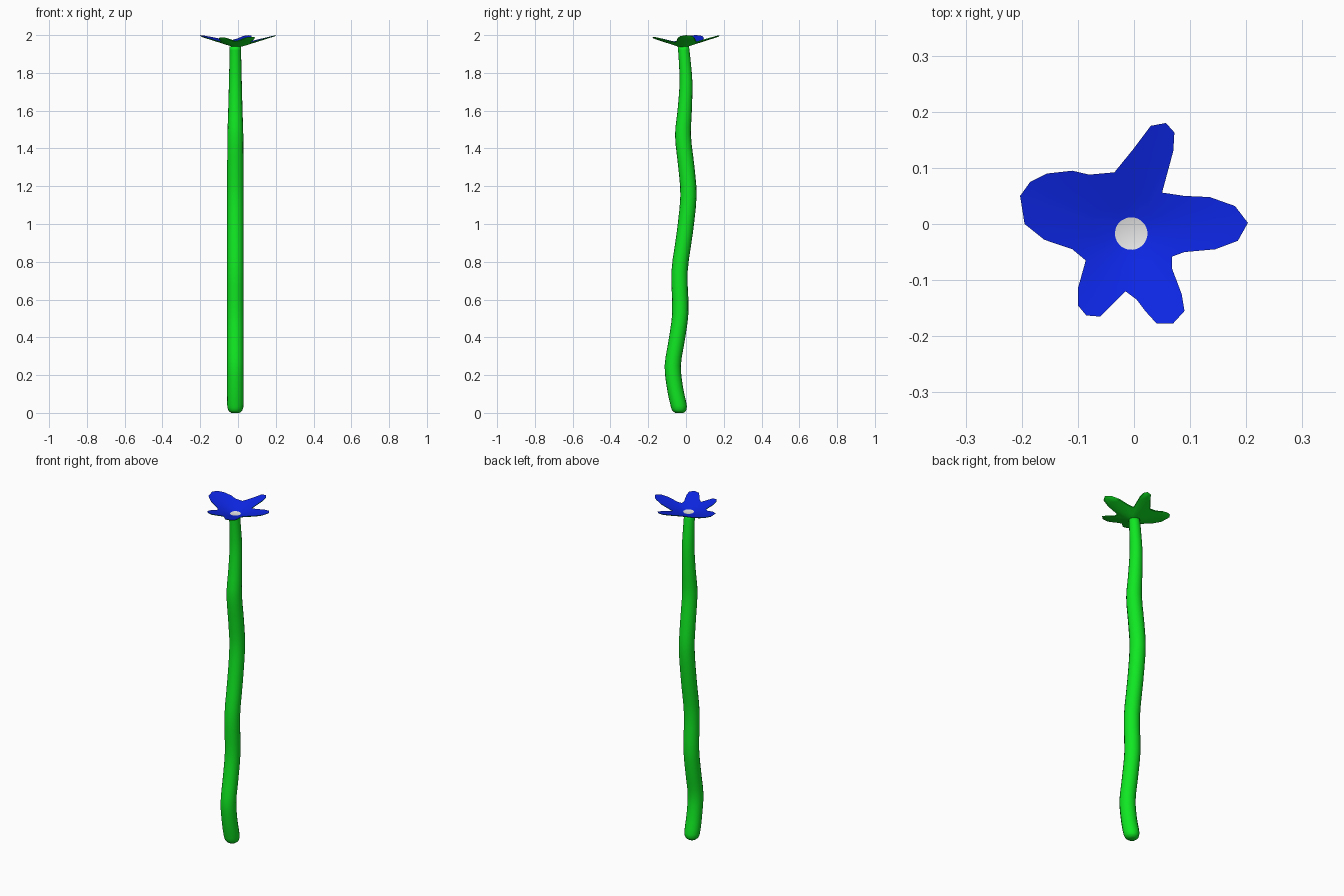
import bpy, bmesh, math

if "Cube" in bpy.data.objects:
    bpy.data.objects.remove(bpy.data.objects["Cube"])


def material(name, rgb):
    m = bpy.data.materials.new(name)
    m.diffuse_color = (*rgb, 1)
    m.use_nodes = True
    m.node_tree.nodes["Principled BSDF"].inputs["Base Color"].default_value = m.diffuse_color
    return m


GREEN = material("leaf green", (0.005, 0.8, 0.016))
BLUE = material("petal blue", (0.004, 0.02, 0.8))
WHITE = material("centre white", (0.8, 0.8, 0.8))


def finish(bm, name, mats):
    me = bpy.data.meshes.new(name)
    for f in bm.faces:
        f.smooth = True
    bm.to_mesh(me)
    bm.free()
    for m in mats:
        me.materials.append(m)
    ob = bpy.data.objects.new(name, me)
    bpy.context.collection.objects.link(ob)
    return ob


def bridge(bm, a, b, mat=0):
    n = len(a)
    for i in range(n):
        j = (i + 1) % n
        bm.faces.new((a[i], a[j], b[j], b[i])).material_index = mat


# Wavy stem: (z, y centre, radius), smoothed between stations
path = [(0.0, -0.035, 0.022), (0.012, -0.036, 0.036), (0.04, -0.039, 0.043),
        (0.13, -0.058, 0.043), (0.25, -0.07, 0.043), (0.38, -0.05, 0.043),
        (0.53, -0.03, 0.043), (0.75, -0.034, 0.043), (0.95, -0.007, 0.043),
        (1.15, 0.013, 0.043), (1.3, 0.002, 0.043), (1.47, -0.016, 0.042),
        (1.6, -0.007, 0.038), (1.75, 0.0, 0.034), (1.88, -0.008, 0.031),
        (1.94, -0.014, 0.030)]


def spline(i, t):
    p = [path[max(0, min(len(path) - 1, i + k))] for k in (-1, 0, 1, 2)]
    z = p[1][0] + (p[2][0] - p[1][0]) * t
    out = [z]
    for c in (1, 2):
        def slope(a, b):
            return (b[c] - a[c]) / max(b[0] - a[0], 1e-6)
        h = p[2][0] - p[1][0]
        m0, m1 = slope(p[0], p[2]) * h, slope(p[1], p[3]) * h
        out.append((2*t**3 - 3*t**2 + 1) * p[1][c] + (t**3 - 2*t**2 + t) * m0
                   + (3*t**2 - 2*t**3) * p[2][c] + (t**3 - t**2) * m1)
    return out


stations = [spline(i, t) for i in range(len(path) - 1) for t in (0, 0.33, 0.67)]
stations.append(path[-1])
bm = bmesh.new()
rings = []
for z, y, r in stations:
    rings.append([bm.verts.new((-0.014 + r * math.cos(k * math.tau / 16),
                                y + r * math.sin(k * math.tau / 16), z)) for k in range(16)])
for a, b in zip(rings, rings[1:]):
    bridge(bm, a, b)
bm.faces.new(rings[0][::-1])
bm.faces.new(rings[-1])
finish(bm, "stem", [GREEN])

# Flower head: irregular five-petal outline seen from above
outline = [(0.203, 0.002), (0.18, 0.032), (0.135, 0.048), (0.09, 0.05), (0.05, 0.056),
           (0.07, 0.13), (0.072, 0.163), (0.057, 0.18), (0.03, 0.175), (0, 0.135),
           (-0.035, 0.092), (-0.08, 0.088), (-0.11, 0.095), (-0.155, 0.09),
           (-0.185, 0.075), (-0.203, 0.05), (-0.195, 0.0), (-0.16, -0.028),
           (-0.11, -0.045), (-0.086, -0.065), (-0.1, -0.115), (-0.1, -0.145),
           (-0.085, -0.163), (-0.06, -0.165), (-0.04, -0.145), (-0.015, -0.12),
           (0.005, -0.135), (0.02, -0.155), (0.04, -0.177), (0.07, -0.177),
           (0.09, -0.155), (0.085, -0.125), (0.068, -0.08), (0.068, -0.058),
           (0.09, -0.05), (0.145, -0.045), (0.185, -0.03)]
CX, CY, R0 = -0.005, -0.017, 0.029


def height(x, y):
    return min(2.0, 1.948 + 0.29 * (math.hypot(x - CX, y - CY) - R0))


def petal_ring(bm, t, drop):
    ring = []
    for x, y in outline:
        dx, dy = x - CX, y - CY
        d = math.hypot(dx, dy)
        s = (R0 + (d - R0) * t) / d
        px, py = CX + dx * s, CY + dy * s
        ring.append(bm.verts.new((px, py, height(px, py) - drop)))
    return ring


bm = bmesh.new()
top = [petal_ring(bm, t, 0) for t in (0, 0.25, 0.5, 0.75, 1)]
under = [petal_ring(bm, t, 0.008 - 0.004 * t) for t in (0, 0.25, 0.5, 0.75, 0.97)]
for a, b in zip(top, top[1:]):
    bridge(bm, b, a, 0)          # blue upper side
for a, b in zip(under, under[1:]):
    bridge(bm, a, b, 1)          # green underside
bridge(bm, under[-1], top[-1], 1)
eye = bm.verts.new((CX, CY, 1.944))
base = bm.verts.new((CX, CY, 1.934))
n = len(outline)
for i in range(n):
    j = (i + 1) % n
    bm.faces.new((top[0][i], top[0][j], eye)).material_index = 2   # white centre
    bm.faces.new((under[0][j], under[0][i], base)).material_index = 1
bmesh.ops.recalc_face_normals(bm, faces=bm.faces[:])
flower = finish(bm, "flower_head", [BLUE, GREEN, WHITE])
bpy.context.view_layer.objects.active = flower
flower.select_set(True)
bpy.ops.object.shade_smooth_by_angle(angle=math.radians(40))
